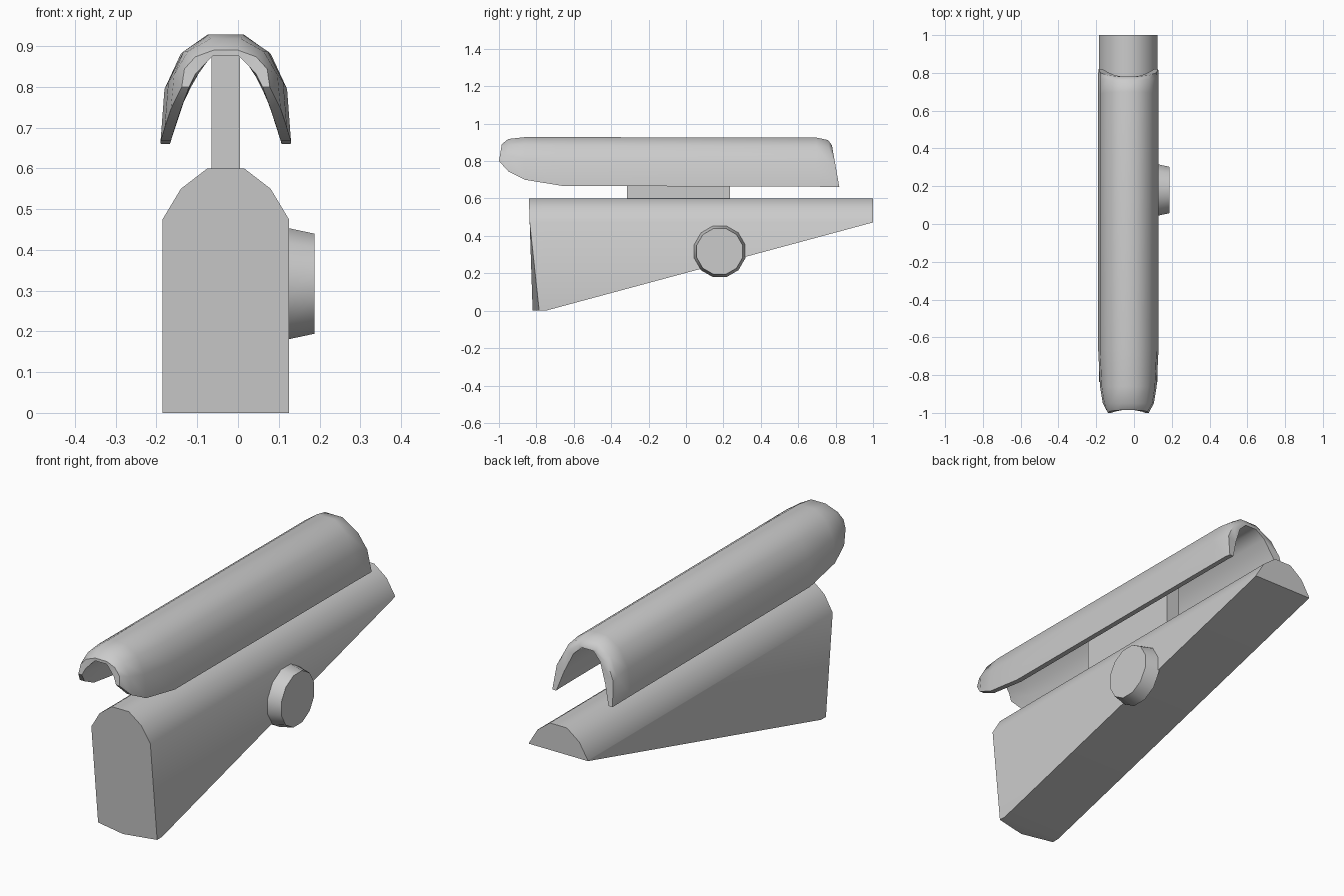
import bpy, bmesh, math
from mathutils import Matrix

if "Cube" in bpy.data.objects:
    bpy.data.objects.remove(bpy.data.objects["Cube"])

CX = -0.03  # centre line of body, arm and cover


def finish(bm, name, angle=45):
    bmesh.ops.recalc_face_normals(bm, faces=bm.faces[:])
    mesh = bpy.data.meshes.new(name)
    bm.to_mesh(mesh)
    bm.free()
    ob = bpy.data.objects.new(name, mesh)
    bpy.context.collection.objects.link(ob)
    bpy.ops.object.select_all(action='DESELECT')
    ob.select_set(True)
    bpy.context.view_layer.objects.active = ob
    bpy.ops.object.shade_smooth_by_angle(angle=math.radians(angle))
    return ob


def loft(bm, rings):
    """Bridge closed rings of equal length and return their vertices."""
    vs = [[bm.verts.new(p) for p in r] for r in rings]
    n = len(vs[0])
    for a, b in zip(vs, vs[1:]):
        for i in range(n):
            j = (i + 1) % n
            bm.faces.new((a[i], a[j], b[j], b[i]))
    return vs


def lerp_table(table, z):
    for (z0, w0), (z1, w1) in zip(table, table[1:]):
        if z <= z1:
            return w0 + (w1 - w0) * max(0, z - z0) / (z1 - z0)
    return table[-1][1]


# Wedge body: shouldered top, sloping underside
def body_ring(y_top, y_bot, y_corner, z_bot):
    half = [(0.155, z_bot), (0.155, 0.475), (0.11, 0.55), (0.045, 0.6)]
    pts = [(0, z_bot)] + half
    ring = []
    for s, seq in ((1, pts), (-1, half[::-1])):
        for w, z in seq:
            t = (0.6 - z) / 0.6
            y = y_top + (y_bot - y_top) * t
            if w == 0.155 and z == z_bot:
                y += y_corner
            ring.append((CX + s * w, y, z))
    return ring


bm = bmesh.new()
rings = [body_ring(-0.84, -0.82, 0.035, 0.0),
         body_ring(-0.75, -0.75, 0.0, 0.0),
         body_ring(1.0, 1.0, 0.0, 0.472)]
vs = loft(bm, rings)
bm.faces.new(vs[0])
bm.faces.new(vs[-1])
finish(bm, "body")

# Arched cover: hollow shell with a rising rounded nose and an open tail
OUTER = [(1.0, 0.0), (0.94, 0.49), (0.69, 0.82), (0.28, 1.0)]
INNER_T = [0.0, 0.42, 0.83, 1.0]
INNER_W = [(0.66, 0.137), (0.73, 0.116), (0.80, 0.09), (0.84, 0.07), (0.877, 0.03)]


def cover_ring(y, half_w, z_bot, z_top, lean):
    outer = [(half_w * w, z_bot + t * (z_top - z_bot), t) for w, t in OUTER]
    inner = []
    for t in INNER_T:
        z = z_bot + t * (0.877 - z_bot)
        inner.append((lerp_table(INNER_W, z), z, t))
    left = [(-w, z, t) for w, z, t in outer]
    in_left = [(-w, z, t) for w, z, t in inner]
    ring = left + outer[::-1] + inner + in_left[::-1]
    return [(CX + w, y + lean * t, z) for w, z, t in ring]


stations = [(-1.0, 0.108, 0.80, 0.89, 0.015),
            (-0.95, 0.135, 0.745, 0.918, 0),
            (-0.86, 0.150, 0.70, 0.928, 0),
            (-0.66, 0.160, 0.667, 0.928, 0),
            (0.68, 0.160, 0.663, 0.925, 0.02),
            (0.79, 0.160, 0.662, 0.912, -0.03),
            (0.82, 0.158, 0.66, 0.885, -0.04)]
bm = bmesh.new()
vs = loft(bm, [cover_ring(*s) for s in stations])
for r in (vs[0], vs[-1]):
    for i in range(7):
        bm.faces.new((r[i], r[i + 1], r[14 - i], r[15 - i]))
finish(bm, "cover", 50)

# Upright arm joining body and cover
bm = bmesh.new()
bmesh.ops.create_cube(bm, size=1, matrix=Matrix.Translation((CX, -0.04, 0.72))
                      @ Matrix.Diagonal((0.07, 0.55, 0.33, 1)))
finish(bm, "arm", 30)

# Side knob: short tapered disc
bm = bmesh.new()
bmesh.ops.create_cone(bm, cap_ends=True, segments=12, radius1=0.142, radius2=0.127,
                      depth=0.068, matrix=Matrix.Translation((0.154, 0.18, 0.317))
                      @ Matrix.Rotation(math.pi / 2, 4, 'Y')
                      @ Matrix.Rotation(math.pi / 12, 4, 'Z'))
finish(bm, "side_knob", 40)
